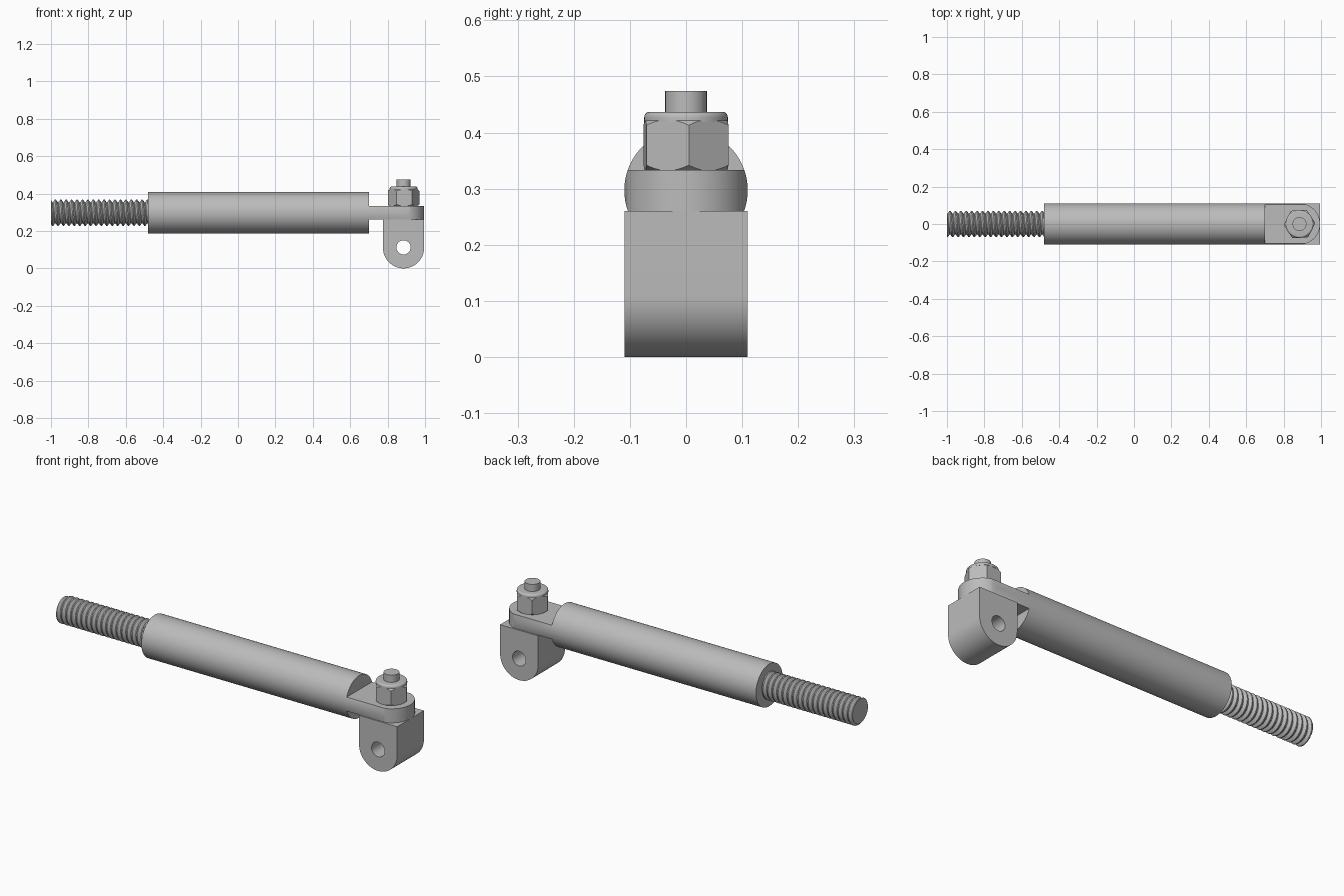
import bpy, bmesh, math
from mathutils import Matrix, Vector

cube = bpy.data.objects.get("Cube")
if cube:
    bpy.data.objects.remove(cube, do_unlink=True)

steel = bpy.data.materials.new("steel grey")
steel.use_nodes = True
colour = (0.5, 0.5, 0.5, 1)
steel.diffuse_color = colour
steel.node_tree.nodes["Principled BSDF"].inputs["Base Color"].default_value = colour

AXIS_Z = 0.297      # height of the rod axis
PIVOT_X = 0.885     # position of the clevis and stud
R = 0.11            # rod radius
TONGUE = (0.26, 0.333)
ALONG_X = Matrix.Rotation(math.pi / 2, 4, 'Y')
ALONG_Y = Matrix.Rotation(math.pi / 2, 4, 'X')


def finish(name, bm):
    bmesh.ops.recalc_face_normals(bm, faces=bm.faces)
    mesh = bpy.data.meshes.new(name)
    bm.to_mesh(mesh)
    bm.free()
    ob = bpy.data.objects.new(name, mesh)
    bpy.context.collection.objects.link(ob)
    mesh.materials.append(steel)
    return ob


def lathe(name, profile, matrix, n=72):
    """Revolve (radius, height) points about local z and cap both ends."""
    bm = bmesh.new()
    rings = [[bm.verts.new((r * math.cos(math.tau * i / n), r * math.sin(math.tau * i / n), h))
              for i in range(n)] for r, h in profile]
    for a, b in zip(rings, rings[1:]):
        for i in range(n):
            j = (i + 1) % n
            bm.faces.new((a[i], a[j], b[j], b[i]))
    bm.faces.new(rings[0])
    bm.faces.new(rings[-1])
    bm.transform(matrix)
    return finish(name, bm)


def prism(name, outline, depth):
    """Extrude a flat outline of 3D points by a vector."""
    bm = bmesh.new()
    face = bm.faces.new([bm.verts.new(p) for p in outline])
    grown = bmesh.ops.extrude_face_region(bm, geom=[face])["geom"]
    bmesh.ops.translate(bm, vec=Vector(depth),
                        verts=[v for v in grown if isinstance(v, bmesh.types.BMVert)])
    return finish(name, bm)


def boolean(ob, cutter, operation):
    mod = ob.modifiers.new("cut", 'BOOLEAN')
    mod.operation, mod.object, mod.solver = operation, cutter, 'EXACT'
    select(ob)
    bpy.ops.object.modifier_apply(modifier=mod.name)
    bpy.data.objects.remove(cutter, do_unlink=True)


def select(ob):
    bpy.ops.object.select_all(action='DESELECT')
    ob.select_set(True)
    bpy.context.view_layer.objects.active = ob


def smooth(ob, degrees=30):
    select(ob)
    bpy.ops.object.shade_smooth_by_angle(angle=math.radians(degrees))


def arc(start, end, n=36):
    return [math.radians(start + (end - start) * i / n) for i in range(n + 1)]


# Rod body
rod_place = Matrix.Translation((0, 0, AXIS_Z)) @ ALONG_X
smooth(lathe("rod_body", [(R, -0.48), (R, 0.70)], rod_place))

# Flat tongue: the rod section trimmed to a slab with a rounded end
tongue = lathe("tongue", [(R, 0.69), (R, 1.1)], rod_place)
outline = [(0.695, R + 0.01, TONGUE[0]), (0.695, -R - 0.01, TONGUE[0]),
           (PIVOT_X, -R - 0.01, TONGUE[0])]
outline += [(PIVOT_X + R * math.cos(a), R * math.sin(a), TONGUE[0]) for a in arc(-90, 90)]
outline.append((PIVOT_X, R + 0.01, TONGUE[0]))
boolean(tongue, prism("tongue_trim", outline, (0, 0, TONGUE[1] - TONGUE[0])), 'INTERSECT')
smooth(tongue)

# Clevis block with a rounded bottom and a pin hole
outline = [(PIVOT_X + R, -R, TONGUE[0]), (PIVOT_X - R, -R, TONGUE[0])]
outline += [(PIVOT_X + R * math.cos(a), -R, R + R * math.sin(a)) for a in arc(180, 360)]
block = prism("clevis_block", outline, (0, 2 * R, 0))
pin_place = Matrix.Translation((PIVOT_X, 0, 0.112)) @ ALONG_Y
boolean(block, lathe("pin_hole", [(0.038, -0.2), (0.038, 0.2)], pin_place, 48), 'DIFFERENCE')
smooth(block)

# Stud, collar and chamfered hex nut
pivot = Matrix.Translation((PIVOT_X, 0, 0))
smooth(lathe("stud", [(0.037, 0.25), (0.037, 0.474)], pivot, 48))
rounding = [(0.0645 + 0.01 * math.cos(a), 0.427 + 0.01 * math.sin(a)) for a in arc(0, 90, 6)]
smooth(lathe("nut_collar", [(0.0745, 0.419)] + rounding, pivot))
corners = [math.radians(60 * k + 3.4) for k in range(6)]
nut = prism("hex_nut", [(PIVOT_X + 0.0845 * math.cos(a), 0.0845 * math.sin(a), TONGUE[1])
                        for a in corners], (0, 0, 0.089))
chamfer = [(0.073, 0.332), (0.088, 0.345), (0.088, 0.41), (0.073, 0.423)]
boolean(nut, lathe("nut_chamfer", chamfer, pivot), 'INTERSECT')
smooth(nut, 20)

# Helical thread, trimmed flat at the free end
PITCH, CREST, ROOT = 0.029, 0.07, 0.056
X0, X1, STEPS = -1.0, -0.475, 48
shape = [(0, ROOT), (0.12, ROOT), (0.46, CREST), (0.66, CREST), (1, ROOT)]


def thread_radius(u):
    for (u0, r0), (u1, r1) in zip(shape, shape[1:]):
        if u <= u1:
            return r0 + (r1 - r0) * (u - u0) / (u1 - u0)
    return ROOT


bm = bmesh.new()
turns = math.ceil((X1 - X0) / PITCH) + 1
previous = None
for i in range(-STEPS, turns * STEPS + 1):
    angle = math.tau * i / STEPS
    row = []
    for u, r in shape:
        x = X0 + PITCH * (i / STEPS + u)
        x_clamped = min(max(x, X0), X1)
        if x != x_clamped:
            r = thread_radius(((x_clamped - X0) / PITCH - i / STEPS) % 1)
        row.append(bm.verts.new((x_clamped, r * math.cos(angle), AXIS_Z + r * math.sin(angle))))
    if previous:
        for k in range(len(shape) - 1):
            bm.faces.new((previous[k], previous[k + 1], row[k + 1], row[k]))
    previous = row
bmesh.ops.remove_doubles(bm, verts=bm.verts, dist=0.00005)
bmesh.ops.dissolve_degenerate(bm, edges=bm.edges, dist=0.00005)
bmesh.ops.holes_fill(bm, edges=[e for e in bm.edges if e.is_boundary], sides=0)
smooth(finish("thread", bm), 25)
